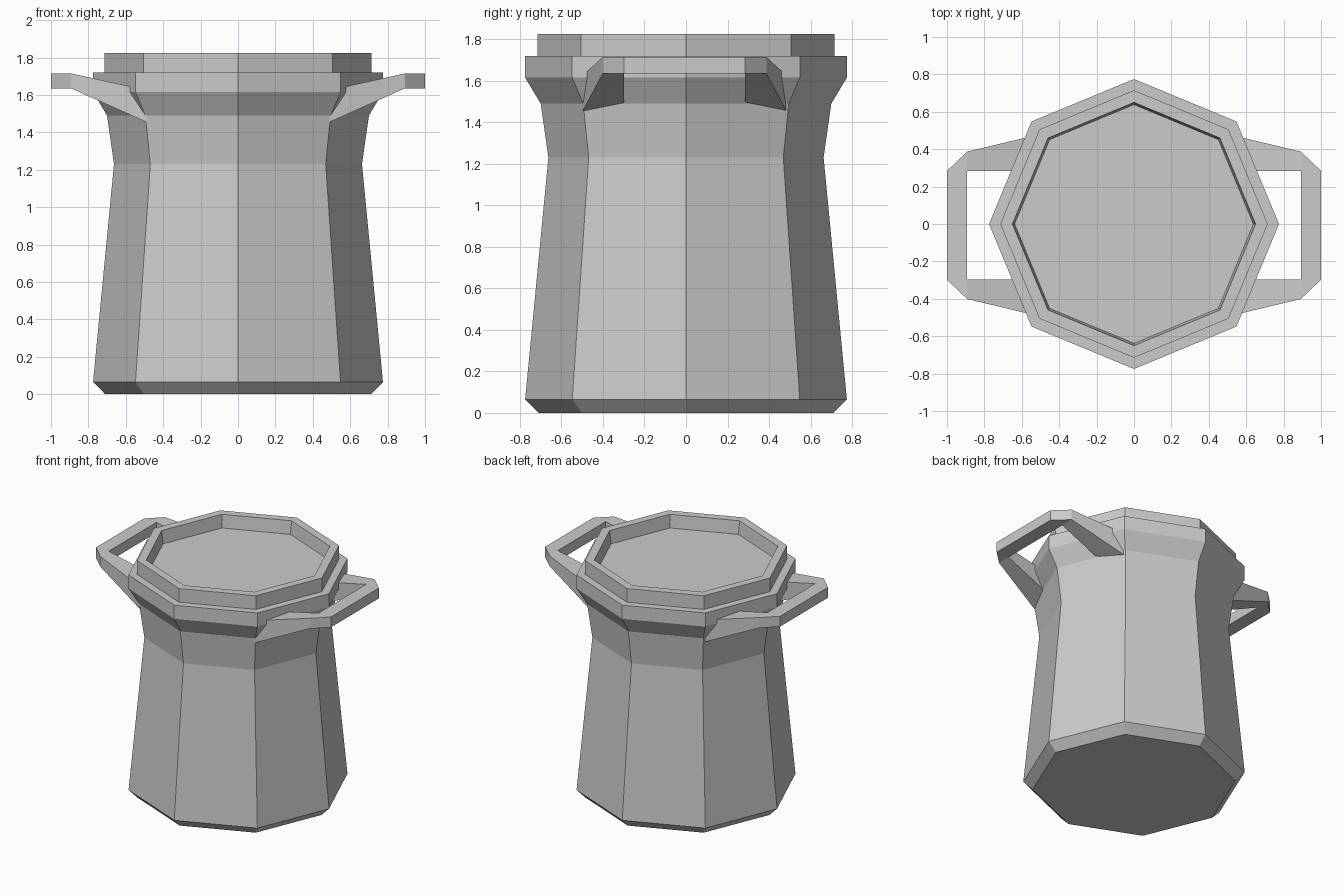
import bpy
import bmesh
from math import cos, sin, pi

if "Cube" in bpy.data.objects:
    bpy.data.objects.remove(bpy.data.objects["Cube"])


def finish(name, bm):
    bmesh.ops.remove_doubles(bm, verts=bm.verts, dist=1e-4)
    bmesh.ops.recalc_face_normals(bm, faces=bm.faces)
    mesh = bpy.data.meshes.new(name)
    bm.to_mesh(mesh)
    bm.free()
    obj = bpy.data.objects.new(name, mesh)
    bpy.context.collection.objects.link(obj)
    return obj


def loft(bm, rings):
    """Skin consecutive rings of points and cap both ends."""
    loops = [[bm.verts.new(p) for p in ring] for ring in rings]
    n = len(loops[0])
    for a, b in zip(loops, loops[1:]):
        for i in range(n):
            j = (i + 1) % n
            bm.faces.new((a[i], a[j], b[j], b[i]))
    bm.faces.new(loops[0])
    bm.faces.new(loops[-1])


# Eight-sided can body with stepped neck and recessed top
profile = [(0.71, 0), (0.775, 0.065), (0.663, 1.23), (0.70, 1.49),
           (0.775, 1.615), (0.775, 1.72), (0.715, 1.72), (0.715, 1.825),
           (0.65, 1.825), (0.638, 1.725)]
bm = bmesh.new()
loft(bm, [[(r * cos(k * pi / 4), r * sin(k * pi / 4), z) for k in range(8)]
          for r, z in profile])
finish("can_body", bm)


# Carry handles: sections run from the rear arm, round the bar, to the front arm
# Each section: outer x, outer y, inner x, inner y, top z, bottom z
half = [(0.49, 0.49, 0.49, 0.291, 1.626, 1.455),
        (0.892, 0.394, 0.892, 0.291, 1.715, 1.635),
        (1.0, 0.291, 0.892, 0.291, 1.715, 1.635)]
sections = half + [(ox, -oy, ix, -iy, t, b)
                   for ox, oy, ix, iy, t, b in reversed(half)]
for name, side in (("right_handle", 1), ("left_handle", -1)):
    bm = bmesh.new()
    loft(bm, [[(side * ox, oy, t), (side * ox, oy, b),
               (side * ix, iy, b), (side * ix, iy, t)]
              for ox, oy, ix, iy, t, b in sections])
    bmesh.ops.translate(bm, verts=bm.verts, vec=(0, -0.007, 0))
    finish(name, bm)
